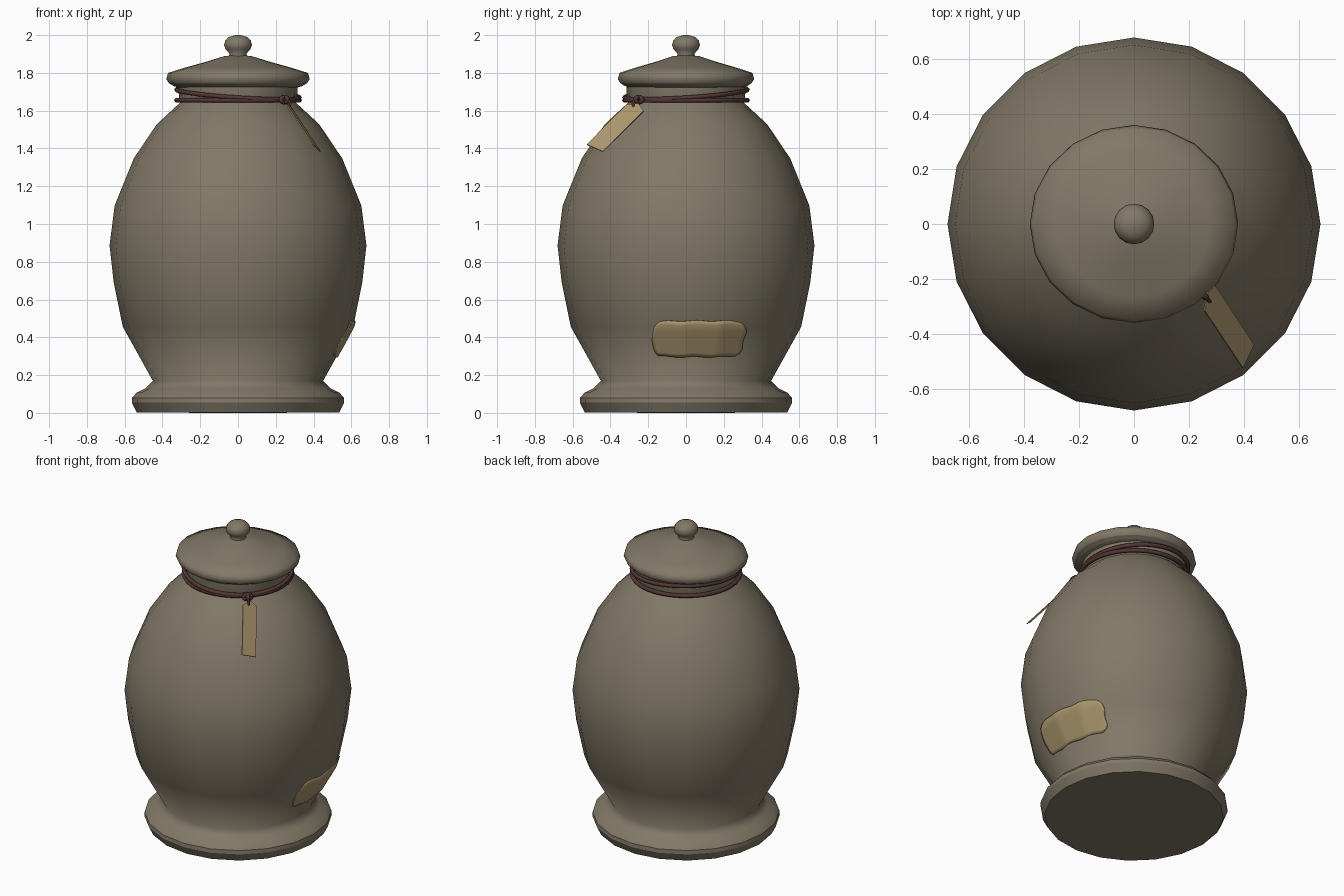
import bpy, bmesh, math
from mathutils import Vector

if "Cube" in bpy.data.objects:
    bpy.data.objects.remove(bpy.data.objects["Cube"])


def material(name, srgb):
    lin = [((c / 255 + 0.055) / 1.055) ** 2.4 for c in srgb]
    m = bpy.data.materials.new(name)
    m.diffuse_color = (*lin, 1)
    m.use_nodes = True
    m.node_tree.nodes["Principled BSDF"].inputs["Base Color"].default_value = m.diffuse_color
    return m


CLAY = material("grey brown clay", (129, 120, 103))
PAPER = material("old paper", (170, 149, 109))
CORD = material("dark red cord", (84, 54, 54))


def finish(bm, name, mat, smooth=True):
    bmesh.ops.recalc_face_normals(bm, faces=bm.faces)
    for f in bm.faces:
        f.smooth = smooth
    me = bpy.data.meshes.new(name)
    bm.to_mesh(me)
    bm.free()
    me.materials.append(mat)
    ob = bpy.data.objects.new(name, me)
    bpy.context.collection.objects.link(ob)
    return ob


def lathe(name, profile, sides, mat, sharp=(), sy=1.0):
    """Spin (radius, z) points; rings whose index is in sharp get a hard edge."""
    bm = bmesh.new()
    rings = []
    for r, z in profile:
        rings.append([bm.verts.new((r * math.cos(2 * math.pi * i / sides),
                                    sy * r * math.sin(2 * math.pi * i / sides), z))
                      for i in range(sides)])
    for a, b in zip(rings, rings[1:]):
        for i in range(sides):
            j = (i + 1) % sides
            bm.faces.new((a[i], a[j], b[j], b[i]))
    caps = (0, len(rings) - 1)
    for k in caps:
        bm.faces.new(rings[k])
    for k in set(sharp) | set(caps):
        for i in range(sides):
            bm.edges.get((rings[k][i], rings[k][(i + 1) % sides])).smooth = False
    return finish(bm, name, mat)


def cord(name, pts, radius, cyclic=False):
    """Round cord along points, as a mesh."""
    cu = bpy.data.curves.new(name, 'CURVE')
    cu.dimensions = '3D'
    cu.bevel_depth = radius
    cu.bevel_resolution = 1
    cu.use_fill_caps = True
    sp = cu.splines.new('POLY')
    sp.points.add(len(pts) - 1)
    for p, q in zip(sp.points, pts):
        p.co = (*q, 1)
    sp.use_cyclic_u = cyclic
    sp.use_smooth = True
    cu.materials.append(CORD)
    ob = bpy.data.objects.new(name, cu)
    bpy.context.collection.objects.link(ob)
    return ob


# Jar body with flared foot and neck
BODY = [(0.536, 0.003), (0.562, 0.055), (0.56, 0.08), (0.536, 0.108), (0.49, 0.13),
        (0.451, 0.17), (0.61, 0.456), (0.658, 0.69), (0.68, 0.886), (0.653, 1.098),
        (0.552, 1.347), (0.43, 1.528), (0.307, 1.642), (0.312, 1.66), (0.316, 1.725)]
lathe("jar_body", [(0.17, 0.0)] + BODY, 20, CLAY, sharp=(1, 2, 3, 13))

# Lid, slightly narrower front to back, and its knob
lathe("lid", [(0.30, 1.718), (0.34, 1.73), (0.365, 1.745), (0.38, 1.767), (0.37, 1.80),
              (0.28, 1.828), (0.175, 1.857), (0.075, 1.888), (0.03, 1.893)],
      20, CLAY, sharp=(1, 2), sy=0.95)
lathe("lid_knob", [(0.055, 1.88), (0.043, 1.90), (0.066, 1.925), (0.074, 1.948),
                   (0.067, 1.972), (0.048, 1.99), (0.02, 1.999), (0.006, 2.0)], 16, CLAY)

# Two cord loops round the neck, one tilted up at the back left
for k, (z0, tilt) in enumerate([(1.655, 0.0), (1.690, 0.030)]):
    pts = []
    for i in range(40):
        a = 2 * math.pi * i / 40
        x, y = 0.325 * math.cos(a), 0.325 * math.sin(a)
        pts.append((x, y, z0 + tilt * (y - x) / 0.46))
    cord(f"neck_cord_{k + 1}", pts, 0.013, True)

# Knot and the small loop that holds the tag
knot = Vector((0.245, -0.25, 1.658))
out = Vector((1, -1, 0)).normalized()
side = Vector((1, 1, 0)).normalized()
up = Vector((0, 0, 1))
for k, (d1, d2) in enumerate([(side, up), (out, up)]):
    cord(f"knot_{k + 1}", [knot + d1 * 0.026 * math.cos(a) + d2 * 0.015 * math.sin(a)
                           for a in [2 * math.pi * i / 12 for i in range(12)]], 0.012, True)
cord("tag_loop", [knot, knot + out * 0.03, knot + out * 0.045 - up * 0.02,
                  knot + out * 0.035 - up * 0.05], 0.007)

# Hanging paper tag, a thin plate with a clipped top
bm = bmesh.new()
tag = [(0.295, -0.225, 1.597), (0.436, -0.44, 1.383), (0.396, -0.525, 1.42),
       (0.256, -0.315, 1.632), (0.267, -0.25, 1.636)]
bm.faces.new([bm.verts.new(p) for p in tag])
ob = finish(bm, "paper_tag", PAPER, False)
mod = ob.modifiers.new("thickness", 'SOLIDIFY')
mod.thickness = 0.006
mod.offset = 0


# Worn paper label that follows the facets of the body on the right side
def body_x(y, z):
    for (r0, z0), (r1, z1) in zip(BODY[5:], BODY[6:]):
        if z0 <= z <= z1:
            r = r0 + (r1 - r0) * (z - z0) / (z1 - z0)
            break
    return min((r * math.cos(math.radians(9)) - y * math.sin(m)) / math.cos(m)
               for m in [math.radians(d) for d in (-45, -27, -9, 9, 27, 45)])


bm = bmesh.new()
NU, NV = 24, 10
grid = []
for j in range(NV + 1):
    v = j / NV
    inset = 0.03 * abs(2 * v - 1) ** 5
    left = -0.177 + inset + 0.004 * math.sin(9 * v)
    right = 0.288 + 0.038 * v - inset + 0.004 * math.sin(11 * v)
    row = []
    for i in range(NU + 1):
        u = i / NU
        y = left + (right - left) * u
        z = 0.392 + (v - 0.5) * (0.19 - 0.014 * abs(2 * u - 1) ** 6) + 0.003 * math.sin(17 * u)
        row.append(bm.verts.new((body_x(y, z) + 0.005, y, z)))
    grid.append(row)
for a, b in zip(grid, grid[1:]):
    for i in range(NU):
        bm.faces.new((a[i], a[i + 1], b[i + 1], b[i]))
label = finish(bm, "paper_label", PAPER)
mod = label.modifiers.new("thickness", 'SOLIDIFY')
mod.thickness = 0.006
mod.offset = 0
